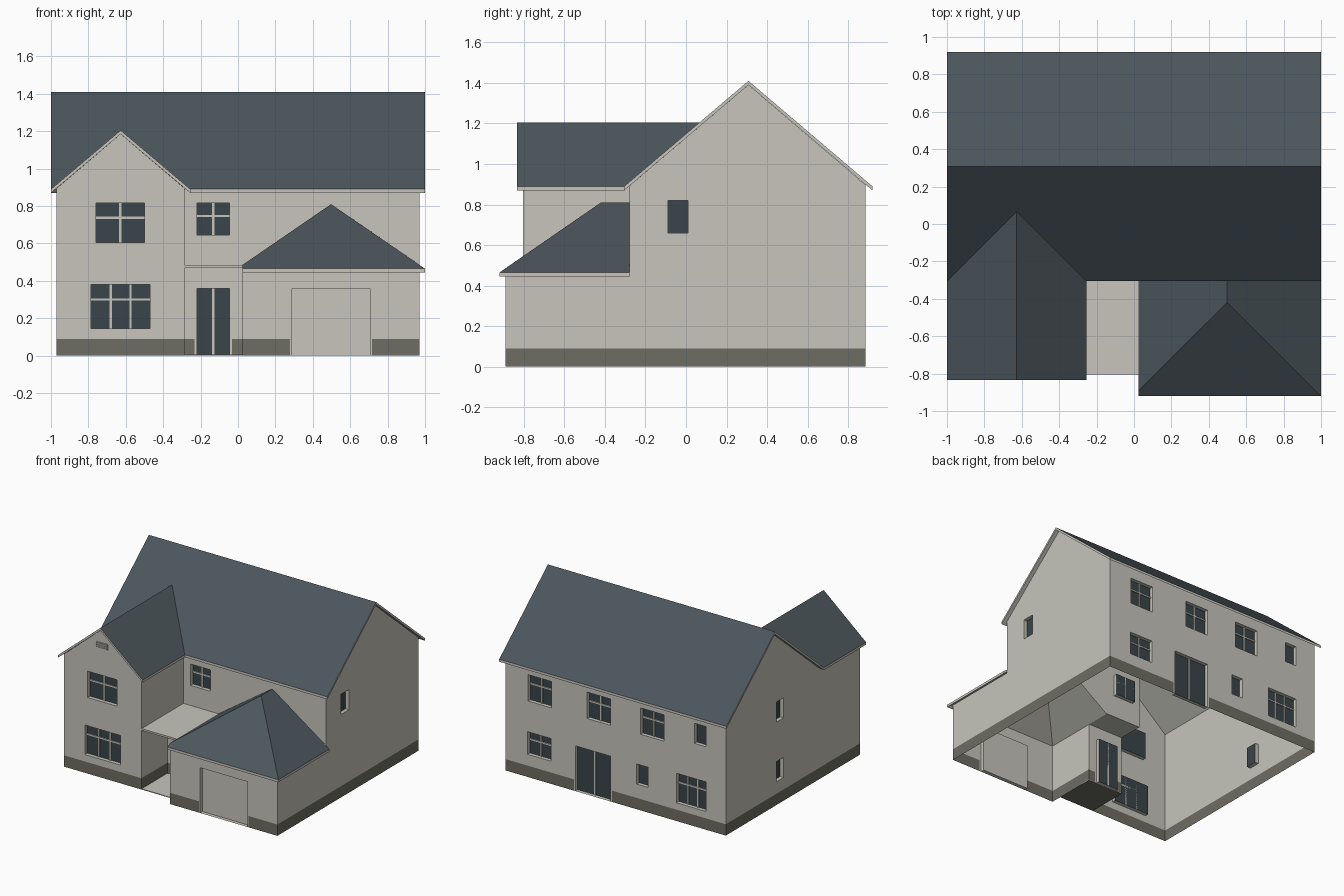
import bpy, bmesh
from mathutils import Vector

if "Cube" in bpy.data.objects:
    bpy.data.objects.remove(bpy.data.objects["Cube"])


def material(name, rgb):
    m = bpy.data.materials.new(name)
    m.use_nodes = True
    m.diffuse_color = (*rgb, 1)
    m.node_tree.nodes["Principled BSDF"].inputs["Base Color"].default_value = (*rgb, 1)
    return m


MATS = [material("pale_render", (0.57, 0.56, 0.50)),
        material("dark_plinth", (0.155, 0.155, 0.125)),
        material("slate_roof", (0.071, 0.093, 0.107)),
        material("dark_glass", (0.042, 0.06, 0.07))]
RENDER, PLINTH, SLATE, GLASS = range(4)
PLINTH_TOP, RECESS, SURROUND = 0.09, 0.03, 0.012


def finish(name, bm):
    me = bpy.data.meshes.new(name)
    bm.to_mesh(me)
    bm.free()
    for m in MATS:
        me.materials.append(m)
    ob = bpy.data.objects.new(name, me)
    bpy.context.collection.objects.link(ob)
    return ob


def add_face(bm, pts, facing, mat=RENDER):
    f = bm.faces.new([bm.verts.new(p) for p in pts])
    f.normal_update()
    if f.normal.dot(facing) < 0:
        f.normal_flip()
    f.material_index = mat
    return f


def add_box(bm, lo, hi, mat=RENDER):
    lo, hi = Vector(lo), Vector(hi)
    r = bmesh.ops.create_cube(bm, size=1)
    for v in r["verts"]:
        v.co = (lo + hi) / 2 + v.co * (hi - lo)
        for f in v.link_faces:
            f.material_index = mat


def wall(name, axis, pos, sign, polys, holes=()):
    """Sheet wall on a plane; holes are (u0, u1, z0, z1, columns, transom, material)."""
    def place(u, z, d=0.0):
        p = pos + sign * d
        return Vector((u, p, z)) if axis == "y" else Vector((p, u, z))

    out = place(0, 0, 1) - place(0, 0, 0)
    along = place(1, 0) - place(0, 0)
    up = Vector((0, 0, 1))
    bm = bmesh.new()
    for poly in polys:
        add_face(bm, [place(*p) for p in poly], out)
    # cut lines for the openings and the plinth
    cuts = [(up, PLINTH_TOP)]
    for u0, u1, z0, z1, *_ in holes:
        cuts += [(along, u0), (along, u1), (up, z0), (up, z1)]
        if z0 == 0:
            cuts += [(along, u0 - SURROUND), (along, u1 + SURROUND)]
    for direction, at in cuts:
        bmesh.ops.bisect_plane(bm, geom=bm.verts[:] + bm.edges[:] + bm.faces[:],
                               plane_co=place(0, 0) + direction * at, plane_no=direction)
    dead = []
    for f in bm.faces:
        c = f.calc_center_median()
        u, z = c.dot(along), c.z
        if any(a < u < b and lo < z < hi for a, b, lo, hi, *_ in holes):
            dead.append(f)
        beside_door = any(h[2] == 0 and h[0] - SURROUND < u < h[1] + SURROUND for h in holes)
        f.material_index = PLINTH if z < PLINTH_TOP and not beside_door else RENDER
    bmesh.ops.delete(bm, geom=dead, context="FACES")
    finish(name, bm)

    # recessed openings with reveals, pane and glazing bars
    for i, (u0, u1, z0, z1, cols, transom, mat) in enumerate(holes):
        bm = bmesh.new()
        ring = [(u0, z0), (u1, z0), (u1, z1), (u0, z1)]
        mid = place((u0 + u1) / 2, (z0 + z1) / 2, -RECESS / 2)
        add_face(bm, [place(u, z, -RECESS) for u, z in ring], out, mat)
        for a, b in zip(ring, ring[1:] + ring[:1]):
            pts = [place(*a), place(*b), place(*b, -RECESS), place(*a, -RECESS)]
            add_face(bm, pts, mid - sum(pts, Vector()) / 4)
        bars = [(u0 + (u1 - u0) * k / cols, None) for k in range(1, cols)]
        if transom:
            bars.append((None, z0 + (z1 - z0) * transom))
        w = 0.006
        for u, z in bars:
            a, b = (u - w, u + w) if u is not None else (u0, u1)
            lo, hi = (z - w, z + w) if z is not None else (z0, z1)
            p, q = place(a, lo, -RECESS), place(b, hi, -RECESS + 0.008)
            add_box(bm, [min(s) for s in zip(p, q)], [max(s) for s in zip(p, q)])
        finish(f"{name}_opening_{i + 1}", bm)


def roof(name, polys, drop=0.02):
    """Slate surface with a pale underside and edge boards."""
    bm = bmesh.new()
    for poly in polys:
        add_face(bm, poly, Vector((0, 0, 1)))
    bmesh.ops.remove_doubles(bm, verts=bm.verts[:], dist=0.0005)
    r = bmesh.ops.extrude_face_region(bm, geom=bm.faces[:], use_keep_orig=True)
    for v in r["geom"]:
        if isinstance(v, bmesh.types.BMVert):
            v.co.z -= drop
    bmesh.ops.recalc_face_normals(bm, faces=bm.faces[:])
    for f in bm.faces:
        f.material_index = SLATE if f.normal.z > 0.1 else RENDER
    finish(name, bm)


def rect(u0, u1, z0, z1):
    return [(u0, z0), (u1, z0), (u1, z1), (u0, z1)]


# Key lines of the plan
L, R, BACK, FRONT = -0.97, 0.97, 0.885, -0.28
WING_R, WING_F = -0.285, -0.805
GAR_L, GAR_F, DOOR_Y = 0.025, -0.89, -0.48
RIDGE_Y, WING_X, GAR_X = 0.308, -0.6275, 0.4975
EAVE, TOP, WING_TOP = 0.89, 1.41, 1.205
GAR_EAVE, GAR_TOP, GAR_CUT = 0.465, 0.81, 0.486
LOW_TOP = 0.47

# Main roof with the cross gable of the wing
valley = (WING_X, 0.067, WING_TOP)
wing_l, wing_r = (-1, -0.305, EAVE), (-0.255, -0.305, EAVE)
apex = (WING_X, -0.835, WING_TOP)
ridge_l, ridge_r = (-1, RIDGE_Y, TOP), (1, RIDGE_Y, TOP)
roof("main_roof", [
    [ridge_l, ridge_r, (1, 0.92, EAVE), (-1, 0.92, EAVE)],
    [ridge_l, wing_l, valley],
    [ridge_l, valley, ridge_r],
    [valley, wing_r, (1, -0.305, EAVE), ridge_r],
    [(-1, -0.835, EAVE), apex, valley, wing_l],
    [(-0.255, -0.835, EAVE), apex, valley, wing_r]])

# Hipped garage roof
hip = (GAR_X, -0.42, GAR_TOP)
hip_back = (GAR_X, FRONT, GAR_TOP)
cut = (GAR_L, GAR_F, GAR_CUT)
roof("garage_roof", [
    [(GAR_L, -0.92, GAR_EAVE), (1, -0.92, GAR_EAVE), hip, cut],
    [(1, -0.92, GAR_EAVE), (1, FRONT, GAR_EAVE), hip_back, hip],
    [cut, hip, hip_back, (GAR_L, FRONT, GAR_CUT)]])

# Back wall
wall("back_wall", "y", BACK, 1, [rect(L, R, 0, 0.898)], [
    (0.565, 0.77, 0.605, 0.815, 2, 0.63, GLASS),
    (0.045, 0.25, 0.605, 0.815, 2, 0.63, GLASS),
    (-0.425, -0.22, 0.605, 0.815, 2, 0.63, GLASS),
    (-0.795, -0.695, 0.66, 0.82, 1, 0, GLASS),
    (0.57, 0.775, 0.18, 0.36, 2, 0.63, GLASS),
    (0.045, 0.355, 0, 0.36, 2, 0, GLASS),
    (-0.285, -0.185, 0.2, 0.36, 1, 0, GLASS),
    (-0.795, -0.535, 0.145, 0.38, 3, 0.66, GLASS)])

# Side walls with their gables
gable = [(FRONT, 0), (BACK, 0), (BACK, 0.898), (RIDGE_Y, 1.39), (FRONT, 0.891)]
wall("left_wall", "x", R, 1, [gable, rect(GAR_F, FRONT, 0, 0.46)],
     [(-0.09, 0.01, 0.66, 0.82, 1, 0, GLASS)])
wall("right_wall", "x", L, -1, [gable, rect(WING_F, FRONT, 0, 0.893)],
     [(0.16, 0.25, 0.66, 0.82, 1, 0, GLASS), (0.16, 0.25, 0.185, 0.345, 1, 0, GLASS)])

# Gabled front wing
wall("wing_front_wall", "y", WING_F, -1,
     [[(L, 0), (WING_R, 0), (WING_R, 0.894), (WING_X, 1.185), (L, 0.894)]],
     [(-0.76, -0.5, 0.605, 0.815, 2, 0.63, GLASS),
      (-0.785, -0.47, 0.145, 0.38, 3, 0.66, GLASS)])
wall("wing_inner_wall", "x", WING_R, 1,
     [rect(WING_F, DOOR_Y, 0, LOW_TOP), rect(WING_F, FRONT, LOW_TOP, 0.893)])

# Upper front wall, stopping on the garage roof
upper = [rect(WING_R, GAR_L, LOW_TOP, 0.89)]
for side in (GAR_L, R):
    upper.append([(side, GAR_CUT), (GAR_X, GAR_TOP), (GAR_X, 0.89), (side, 0.89)])
wall("upper_front_wall", "y", FRONT, -1, upper,
     [(-0.22, -0.045, 0.645, 0.815, 2, 0.6, GLASS)])

# Entrance wall and garage walls
wall("entrance_wall", "y", DOOR_Y, -1, [rect(WING_R, GAR_L, 0, LOW_TOP)],
     [(-0.22, -0.045, 0, 0.36, 2, 0, GLASS)])
wall("garage_front_wall", "y", GAR_F, -1, [rect(GAR_L, R, 0, 0.465)],
     [(0.29, 0.705, 0, 0.36, 1, 0, RENDER)])
wall("garage_inner_wall", "x", GAR_L, -1, [rect(GAR_F, DOOR_Y, 0, 0.475)])

# Porch canopy and step
bm = bmesh.new()
add_box(bm, (WING_R, WING_F, LOW_TOP), (GAR_L, FRONT, 0.485))
finish("porch_canopy", bm)
bm = bmesh.new()
add_box(bm, (WING_R, WING_F, 0), (GAR_L, DOOR_Y, 0.006))
for f in bm.faces:
    f.material_index = PLINTH if f.normal.z < -0.5 else RENDER
finish("porch_step", bm)

# Gable vent with slats
bm = bmesh.new()
add_box(bm, (-0.68, WING_F - 0.006, 1.03), (-0.58, WING_F, 1.075))
for z in (1.036, 1.05, 1.064):
    add_box(bm, (-0.676, WING_F - 0.012, z), (-0.584, WING_F - 0.005, z + 0.006))
finish("gable_vent", bm)
